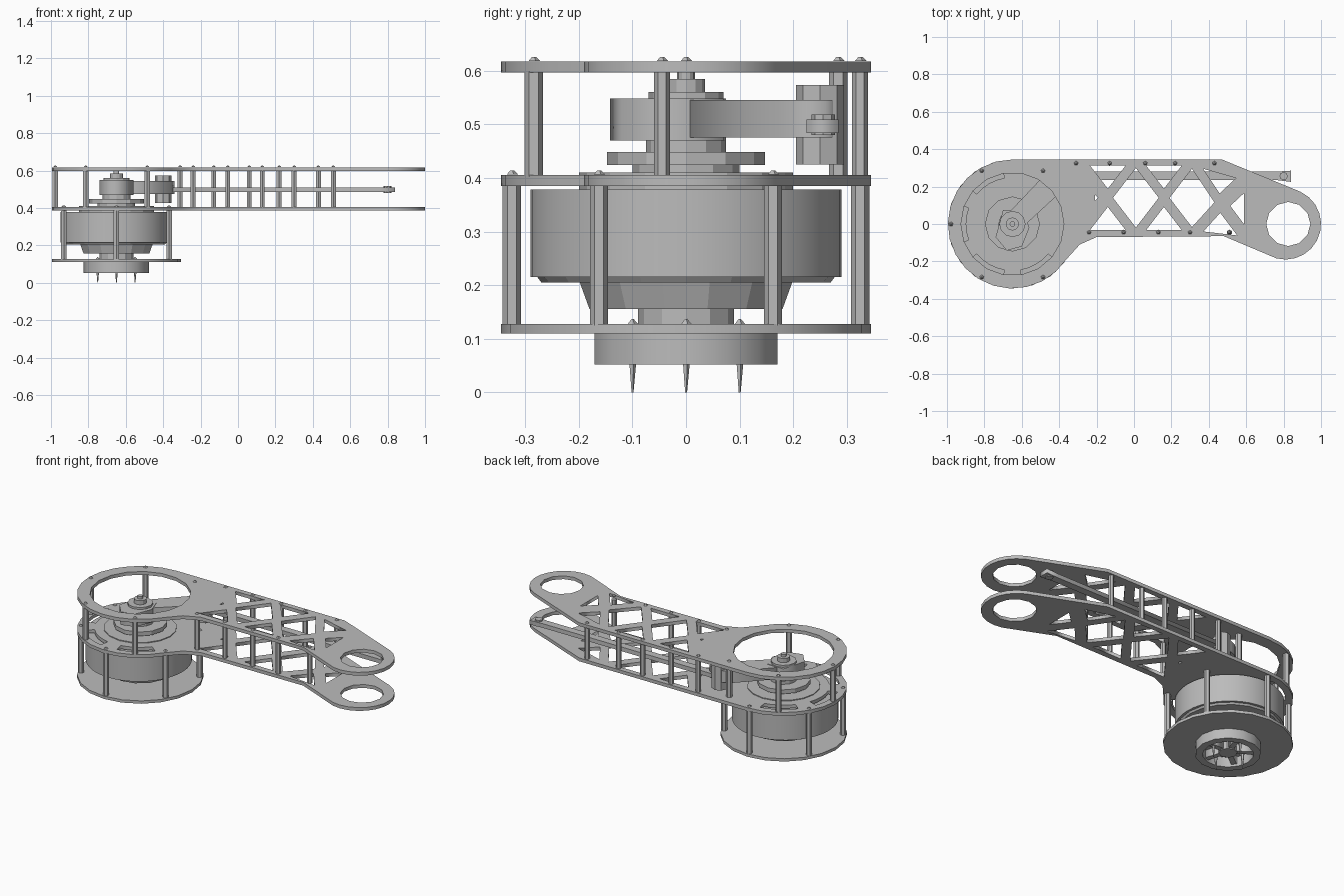
import bpy, bmesh
from math import cos, sin, pi, radians
from mathutils import Vector

if "Cube" in bpy.data.objects:
    bpy.data.objects.remove(bpy.data.objects["Cube"], do_unlink=True)

grey = bpy.data.materials.new("machined_grey")
grey.use_nodes = True
grey.diffuse_color = (0.5, 0.5, 0.5, 1)
grey.node_tree.nodes["Principled BSDF"].inputs["Base Color"].default_value = (0.5, 0.5, 0.5, 1)

HUB, TIP = (-0.65, 0), (0.81, 0)


def arc(centre, r, a0, a1, n):
    """Points along an arc, in degrees."""
    return [(centre[0] + r * cos(radians(a0 + (a1 - a0) * i / n)),
             centre[1] + r * sin(radians(a0 + (a1 - a0) * i / n))) for i in range(n + 1)]


def ring(centre, r, n=18):
    return arc(centre, r, 0, 360, n)[:-1]


def plate(name, z0, z1, outline, holes=()):
    """Flat part cut from an outline with holes."""
    curve = bpy.data.curves.new(name, "CURVE")
    curve.dimensions, curve.fill_mode = "2D", "BOTH"
    curve.extrude = (z1 - z0) / 2
    for loop in [outline, *holes]:
        s = curve.splines.new("POLY")
        s.points.add(len(loop) - 1)
        for p, (x, y) in zip(s.points, loop):
            p.co = (x, y, 0, 1)
        s.use_cyclic_u = True
    temp = bpy.data.objects.new(name + "_curve", curve)
    bpy.context.collection.objects.link(temp)
    bpy.context.view_layer.update()
    graph = bpy.context.evaluated_depsgraph_get()
    mesh = bpy.data.meshes.new_from_object(temp.evaluated_get(graph))
    bpy.data.objects.remove(temp, do_unlink=True)
    mesh.materials.clear()
    mesh.materials.append(grey)
    ob = bpy.data.objects.new(name, mesh)
    ob.location.z = (z0 + z1) / 2
    bpy.context.collection.objects.link(ob)
    return ob


def cylinder(name, x, y, z0, z1, r0, r1=None, n=8, smooth=False):
    """Upright cylinder or cone; r0 is the lower radius."""
    bm = bmesh.new()
    bmesh.ops.create_cone(bm, cap_ends=True, segments=n, radius1=r0,
                          radius2=r0 if r1 is None else r1, depth=z1 - z0)
    mesh = bpy.data.meshes.new(name)
    bm.to_mesh(mesh)
    bm.free()
    mesh.materials.append(grey)
    ob = bpy.data.objects.new(name, mesh)
    ob.location = (x, y, (z0 + z1) / 2)
    bpy.context.collection.objects.link(ob)
    if smooth:
        bpy.ops.object.select_all(action="DESELECT")
        ob.select_set(True)
        bpy.context.view_layer.objects.active = ob
        bpy.ops.object.shade_smooth_by_angle(angle=radians(35))
    return ob


def inset(poly, w):
    """Shrink a truss cell so struts of width 2w remain."""
    pts = [Vector(p) for p in poly]
    edges = list(zip(pts, pts[1:] + pts[:1]))
    total = sum((b - a).length for a, b in edges)
    c = sum(((a + b) / 2 * (b - a).length for a, b in edges), Vector((0, 0))) / total
    d = min(abs((b - a).normalized().cross(c - a)) for a, b in edges)
    return [tuple(c + (p - c) * (1 - w / d)) for p in pts]


# Arm outline: motor end, straight beam, tip eye
outline = (arc(HUB, 0.345, 90, 327, 16) + [(-0.29, -0.11), (-0.2, -0.07), (0.48, -0.065)]
           + arc(TIP, 0.19, -105, 65, 11) + [(0.47, 0.345)])

# Crossed truss cells along the beam
stations = [-0.29, 0.01, 0.31, 0.61]
top = [(x, 0.335 if x < 0.5 else 0.25) for x in stations]
low = [(x, -0.055 if x < 0.5 else -0.09) for x in stations]
cells, mids = [], []
for i in range(3):
    corners = [top[i], top[i + 1], low[i + 1], low[i]]
    mid = tuple(sum(c[k] for c in corners) / 4 for k in (0, 1))
    mids.append(mid)
    cells += [[top[i], top[i + 1], mid], [low[i], low[i + 1], mid]]
for i in range(2):
    cells.append([mids[i], top[i + 1], mids[i + 1], low[i + 1]])
cells.append([mids[2], top[3], low[3]])
cells.append([mids[0], (-0.23, 0.23), (-0.23, 0.05)])
truss = [inset(c, 0.022) for c in cells]
eye = ring((0.825, 0), 0.118, 12)

plate("upper_arm_plate", 0.597, 0.617, outline, truss + [ring(HUB, 0.275), eye])
# Lower plate has curved slots round the motor seat
slots = [arc(HUB, 0.305, a, a + 40, 4) + arc(HUB, 0.25, a + 40, a, 4) for a in range(100, 300, 60)]
plate("lower_arm_plate", 0.385, 0.405, outline, truss + slots + [eye])
plate("motor_base_plate", 0.11, 0.127, ring(HUB, 0.345, 20))

# Motor body between base plate and arm
cylinder("motor_drum", -0.66, 0, 0.215, 0.378, 0.29, n=40, smooth=True)
cylinder("motor_drum_rim", -0.66, 0, 0.205, 0.225, 0.27, 0.285, n=20)
cylinder("motor_lower_neck", *HUB, 0.155, 0.21, 0.18, 0.2, n=14)
cylinder("motor_spindle", *HUB, 0.12, 0.16, 0.09, n=12)
cylinder("motor_seat", *HUB, 0.375, 0.41, 0.2, n=16)

# Open collar below the base, with spokes and pins
plate("lower_collar", 0.052, 0.112, ring(HUB, 0.175, 14), [ring(HUB, 0.135, 14)])
cylinder("collar_core", *HUB, 0.06, 0.112, 0.05, n=8)
for k in range(5):
    a = 2 * pi * k / 5
    s, c = sin(a), cos(a)
    pts = [(HUB[0] + c * u - s * v, s * u + c * v)
           for u, v in ((0.04, -0.015), (0.14, -0.015), (0.14, 0.015), (0.04, 0.015))]
    plate("collar_spoke", 0.065, 0.112, pts)
for k in range(4):
    a = pi / 2 * k
    px, py = HUB[0] + 0.1 * cos(a), 0.1 * sin(a)
    cylinder("contact_pin", px, py, 0, 0.11, 0.002, 0.012, n=5)
    cylinder("contact_pin_top", px, py, 0.126, 0.137, 0.012, 0.002, n=5)

# Drive stack above the motor
for name, z0, z1, r in (("drive_disc", 0.424, 0.448, 0.147), ("drive_neck", 0.4, 0.426, 0.1),
                        ("drive_hub", 0.446, 0.475, 0.075), ("hub_washer", 0.545, 0.56, 0.07),
                        ("hub_nut", 0.555, 0.585, 0.035), ("hub_bolt", 0.58, 0.6, 0.015)):
    cylinder(name, *HUB, z0, z1, r, n=12)

# Crank block, its arm and the long push rod
plate("crank_block", 0.47, 0.548, [(-0.74, -0.07), (-0.68, -0.142), (-0.6, -0.12),
                                  (-0.56, -0.02), (-0.59, 0.07), (-0.7, 0.075)])
plate("crank_arm", 0.475, 0.545, [(-0.62, -0.04), (-0.36, 0.2), (-0.34, 0.26),
                                 (-0.4, 0.295), (-0.48, 0.26), (-0.67, 0.06)])
cylinder("crank_joint", -0.4, 0.25, 0.425, 0.573, 0.045, n=8)
plate("push_rod", 0.484, 0.509, [(-0.42, 0.235), (0.76, 0.235), (0.84, 0.225), (0.84, 0.285),
                                (0.76, 0.28), (-0.42, 0.28)])
cylinder("rod_end_joint", 0.8, 0.256, 0.48, 0.518, 0.022, n=8)


def post(name, x, y, z0, z1, r=0.017):
    cylinder(name, x, y, z0, z1, r, n=6)
    cylinder(name + "_screw", x, y, z1 + 0.019, z1 + 0.027, 0.012, 0.004, n=5)


# Posts round the motor
for k in range(6):
    a = radians(30 + 60 * k)
    post("motor_post", HUB[0] + 0.325 * cos(a), 0.325 * sin(a), 0.125, 0.387)

# Posts between the arm plates: motor ring and both beam edges
for a in (60, 120, 180, 240, 300):
    post("ring_post", HUB[0] + 0.328 * cos(radians(a)), 0.328 * sin(radians(a)), 0.403, 0.599)
for x in (-0.24, -0.055, 0.13, 0.3, 0.51):
    post("front_beam_post", x, -0.045, 0.403, 0.599, 0.015)
for x in (-0.31, -0.13, 0.06, 0.22, 0.43):
    post("back_beam_post", x, 0.325, 0.403, 0.599, 0.015)
